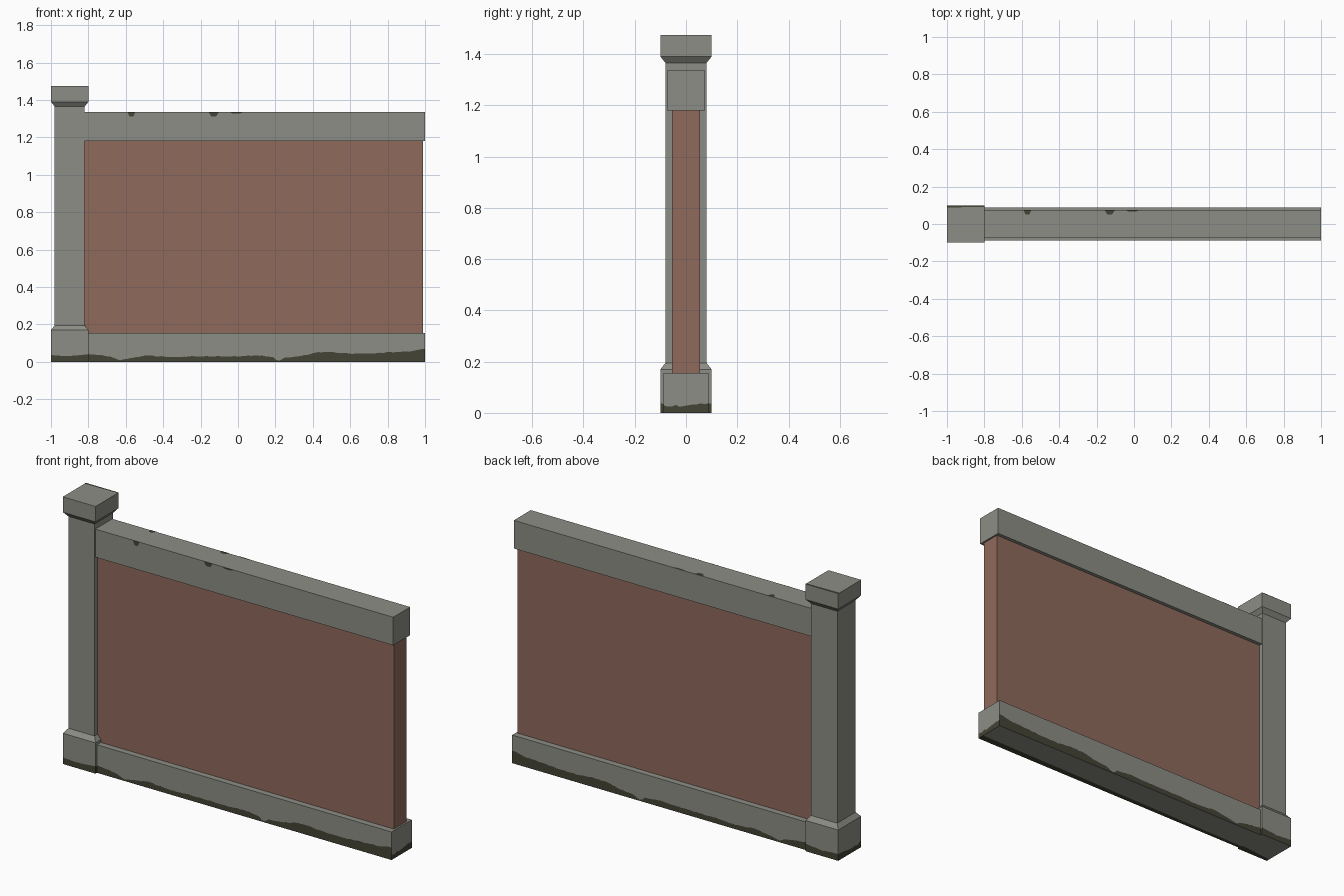
import bpy, bmesh, random

if "Cube" in bpy.data.objects:
    bpy.data.objects.remove(bpy.data.objects["Cube"])

random.seed(4)


def material(name, rgb):
    m = bpy.data.materials.new(name)
    m.diffuse_color = (*rgb, 1)
    m.use_nodes = True
    m.node_tree.nodes["Principled BSDF"].inputs["Base Color"].default_value = m.diffuse_color
    return m


STONE = material("grey stone", (0.268, 0.268, 0.238))
BRICK = material("red brick", (0.275, 0.143, 0.107))
DIRT = material("dark dirt", (0.057, 0.056, 0.036))


def finish(name, bm, mats):
    bmesh.ops.remove_doubles(bm, verts=bm.verts, dist=1e-5)
    me = bpy.data.meshes.new(name)
    bm.to_mesh(me)
    bm.free()
    for m in mats:
        me.materials.append(m)
    ob = bpy.data.objects.new(name, me)
    bpy.context.collection.objects.link(ob)
    return ob


def face(bm, pts, mat=0):
    f = bm.faces.new([bm.verts.new(p) for p in pts])
    f.material_index = mat


def rect(cx, hx, hy, z):
    return [(cx - hx, -hy, z), (cx + hx, -hy, z), (cx + hx, hy, z), (cx - hx, hy, z)]


def stack(name, cx, levels, mats, bottom=True):
    """Rectangular cross-sections (half x, half y, z) joined from bottom to top."""
    bm = bmesh.new()
    rings = [rect(cx, *lv) for lv in levels]
    for a, b in zip(rings, rings[1:]):
        for i in range(4):
            j = (i + 1) % 4
            face(bm, (a[i], a[j], b[j], b[i]))
    if bottom:
        face(bm, rings[0][::-1])
    face(bm, rings[-1])
    return finish(name, bm, mats)


# Height of the dirt line along the length and across the ends
LONG = [(-1, .038), (-.9, .03), (-.8, .042), (-.72, .034), (-.66, .022), (-.63, .008),
        (-.57, .022), (-.48, .034), (-.35, .024), (-.25, .03), (0, .03), (.1, .034),
        (.19, .026), (.21, .006), (.23, .008), (.25, .022), (.35, .034), (.42, .05),
        (.5, .052), (.6, .043), (.72, .044), (.8, .05), (.92, .056), (1, .07)]
ACROSS = [(-.1, .042), (-.075, .022), (-.04, .03), (-.02, .024), (.02, .03), (.06, .036), (.1, .036)]


def height(table, t):
    for (a, ha), (b, hb) in zip(table, table[1:]):
        if t <= b + 1e-6:
            return ha + (hb - ha) * (t - a) / (b - a)
    return table[-1][1]


def wall(bm, p, q, top, table, axis):
    """Vertical wall from p to q, split at the dirt line."""
    n = max(8, int(abs(q[axis] - p[axis]) / 0.015))
    cols = []
    for i in range(n + 1):
        x, y = (p[k] + (q[k] - p[k]) * i / n for k in (0, 1))
        h = height(table, (x, y)[axis]) + random.uniform(-.002, .002)
        cols.append((x, y, max(h, .003)))
    for a, b in zip(cols, cols[1:]):
        face(bm, ((*a[:2], 0), (*b[:2], 0), b, a), 1)
        face(bm, (a, b, (*b[:2], top), (*a[:2], top)))


def dirty_plinth(name, x0, x1, hy, top):
    bm = bmesh.new()
    c = [(x0, -hy), (x1, -hy), (x1, hy), (x0, hy)]
    for i in range(4):
        axis = i % 2
        wall(bm, c[i], c[(i + 1) % 4], top, (LONG, ACROSS)[axis], axis)
    face(bm, [(*p, top) for p in c])
    # underside: stone, with a dirty strip along the front
    s0, s1 = -hy + .02, -hy + .04
    face(bm, ((x0, -hy, 0), (x0, s0, 0), (x1, s1, 0), (x1, -hy, 0)), 1)
    face(bm, ((x0, s0, 0), (x0, hy, 0), (x1, hy, 0), (x1, s1, 0)))
    return finish(name, bm, [STONE, DIRT])


# Stone plinths under post and wall
dirty_plinth("post_plinth", -1.0, -0.8, 0.1, 0.17)
dirty_plinth("wall_plinth", -0.8, 1.0, 0.088, 0.155)

# Post: chamfered foot, shaft, flared neck and cap
stack("post", -0.9, [(.1, .1, .17), (.08, .08, .195), (.08, .08, 1.365),
                     (.1, .1, 1.39), (.1, .1, 1.475)], [STONE], bottom=False)

# Brick panel and coping rail
stack("brick_panel", 0.085, [(.905, .054, .155), (.905, .054, 1.18)], [BRICK])
stack("coping_rail", 0.09, [(.91, .074, 1.18), (.91, .074, 1.335)], [STONE])

# Small stains on the coping: front face and rear edge of the top
bm = bmesh.new()
for x, w, d in ((-.57, .02, .024), (-.13, .027, .022), (-.01, .035, .008)):
    z, y, e = 1.335, .074, .001
    face(bm, ((x - w, -y - e, z), (x - w / 2, -y - e, z - d),
              (x + w / 2, -y - e, z - d), (x + w, -y - e, z)))
    face(bm, ((x - w, y, z + e), (x - w / 2, y - d, z + e),
              (x + w / 2, y - d, z + e), (x + w, y, z + e)))
finish("coping_stains", bm, [DIRT])

# Stain along the rear edge of the post cap
bm = bmesh.new()
face(bm, ((-1, .088, 1.476), (-.8, .092, 1.476), (-.8, .1, 1.476), (-1, .1, 1.476)))
finish("cap_stain", bm, [DIRT])
